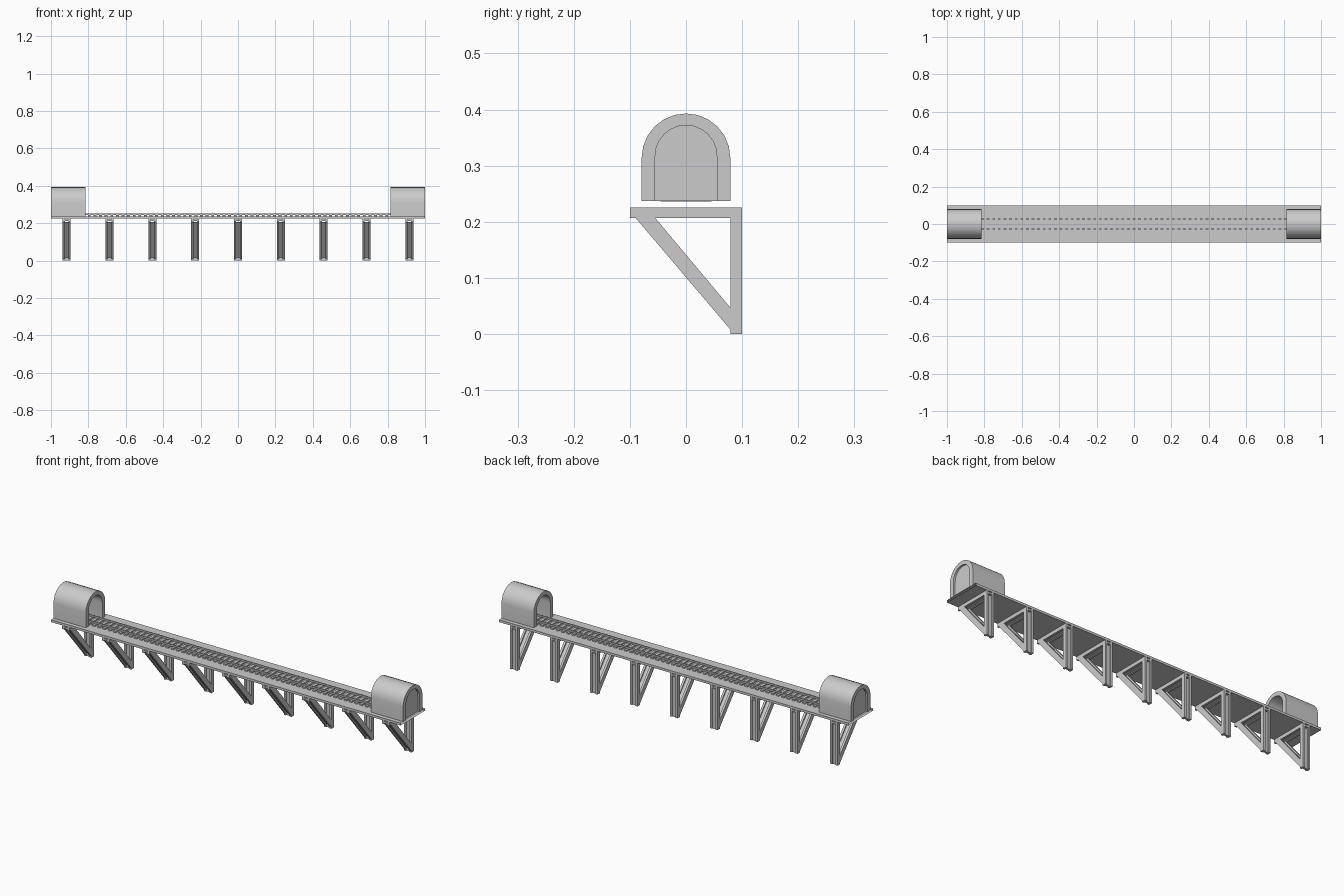
import bpy, bmesh
from math import sin, cos, pi

if "Cube" in bpy.data.objects:
    bpy.data.objects.remove(bpy.data.objects["Cube"])


def finish(name, bm, smooth=False):
    bmesh.ops.recalc_face_normals(bm, faces=bm.faces)
    mesh = bpy.data.meshes.new(name)
    bm.to_mesh(mesh)
    bm.free()
    ob = bpy.data.objects.new(name, mesh)
    bpy.context.collection.objects.link(ob)
    if smooth:
        bpy.ops.object.select_all(action='DESELECT')
        ob.select_set(True)
        bpy.context.view_layer.objects.active = ob
        bpy.ops.object.shade_smooth_by_angle()
    return ob


def prism(bm, profile, x0, x1, caps=True):
    """Sweep a (y, z) outline along x."""
    a = [bm.verts.new((x0, y, z)) for y, z in profile]
    b = [bm.verts.new((x1, y, z)) for y, z in profile]
    n = len(a)
    for i in range(n):
        j = (i + 1) % n
        bm.faces.new((a[i], a[j], b[j], b[i]))
    if caps:
        bm.faces.new(a)
        bm.faces.new(b)


def rect(y0, y1, z0, z1):
    return [(y0, z0), (y1, z0), (y1, z1), (y0, z1)]


def arch(r, base, spring, rise, seg=12):
    pts = [(-r, base)]
    pts += [(-r * cos(pi * i / seg), spring + rise * sin(pi * i / seg)) for i in range(seg + 1)]
    return pts + [(r, base)]


def lerp(p, q, t):
    return (p[0] + (q[0] - p[0]) * t, p[1] + (q[1] - p[1]) * t)


def h_beam(bm, x, a, b, c, d):
    """Two side flanges joined by a thinner web; a-b and d-c are the long edges."""
    w, web = 0.021, 0.010
    prism(bm, [a, b, c, d], x - w, x - web)
    prism(bm, [a, b, c, d], x + web, x + w)
    inner = [lerp(a, d, .25), lerp(b, c, .25), lerp(c, b, .25), lerp(d, a, .25)]
    prism(bm, inner, x - web, x + web)


DECK = 0.237

# Deck, open at both ends
bm = bmesh.new()
prism(bm, rect(-0.1, 0.1, 0.225, DECK), -1, 1, caps=False)
finish("deck", bm)

# Triangular support brackets
for k in range(9):
    x = (k - 4) * 0.229
    bm = bmesh.new()
    h_beam(bm, x, (0.079, 0), (0.079, 0.207), (0.1, 0.207), (0.1, 0))
    h_beam(bm, x, (-0.1, 0.207), (0.1, 0.207), (0.1, 0.225), (-0.1, 0.225))
    h_beam(bm, x, (-0.09, 0.207), (0.079, 0.008), (0.079, 0.047), (-0.055, 0.207))
    finish(f"bracket_{k + 1}", bm)

# Sleepers
bm = bmesh.new()
for k in range(64):
    x = (k - 31.5) * 0.030
    prism(bm, rect(-0.045, 0.045, 0.236, 0.244), x - 0.0075, x + 0.0075)
finish("sleepers", bm)

# Rails
for side, name in ((-1, "front_rail"), (1, "back_rail")):
    bm = bmesh.new()
    prism(bm, rect(side * 0.027 - 0.003, side * 0.027 + 0.003, 0.244, 0.252), -0.985, 0.985)
    finish(name, bm)

# Tunnel portals with a closed outer end
for s, name in ((-1, "left"), (1, "right")):
    bm = bmesh.new()
    outer = arch(0.079, DECK, 0.314, 0.079)
    inner = arch(0.055, DECK, 0.317, 0.055)
    prism(bm, outer + inner[::-1], s * 0.815, s * 1.0)
    finish(name + "_tunnel", bm, smooth=True)
    bm = bmesh.new()
    bm.faces.new([bm.verts.new((s * 0.99, y, z)) for y, z in inner])
    finish(name + "_tunnel_end_panel", bm)
